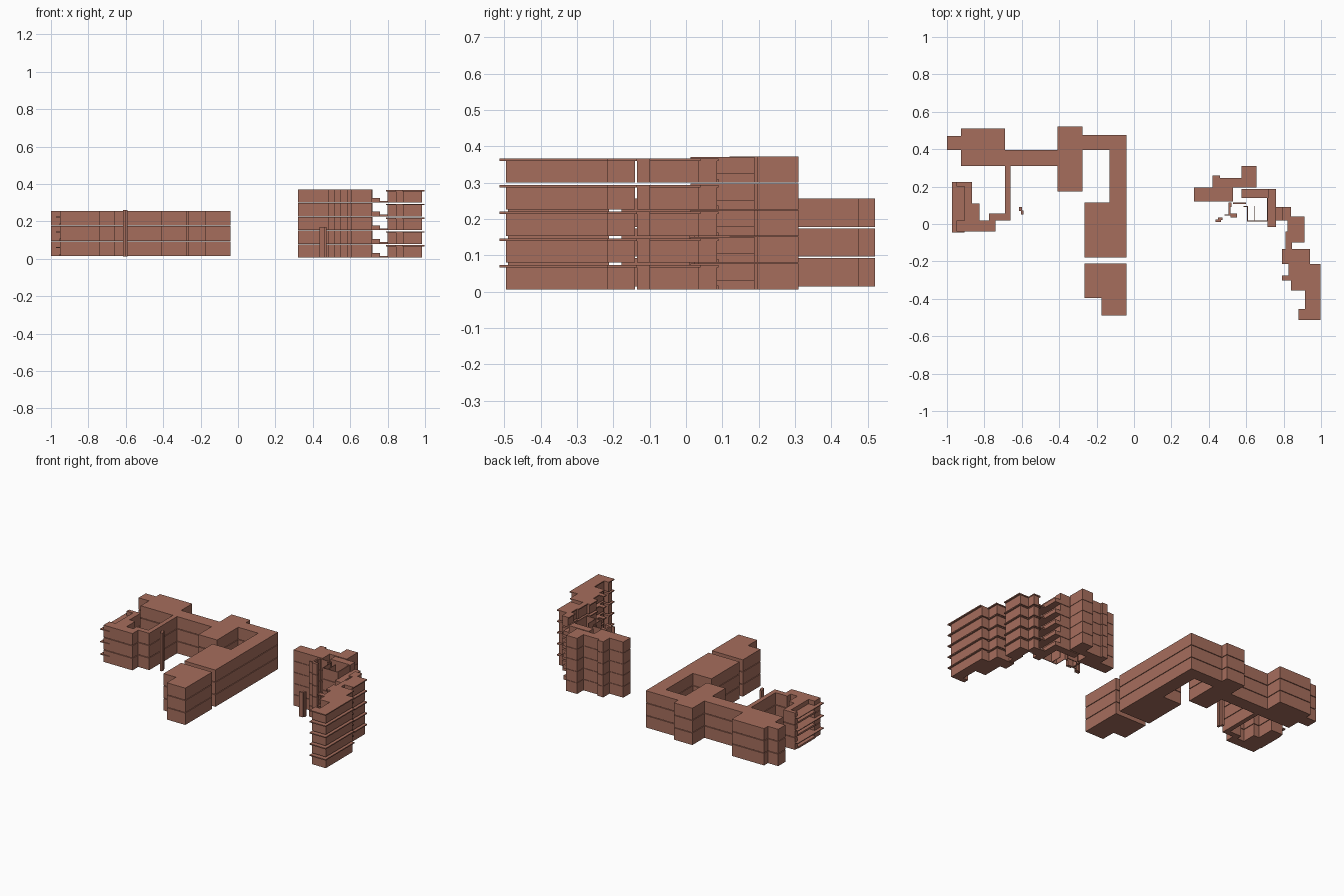
import bpy, bmesh

brick = bpy.data.materials.new("brick_red")
brick.diffuse_color = (0.38, 0.155, 0.108, 1)


def footprint(name, rects, levels):
    """Extrude the union of rectangles (x0, x1, y0, y1) between each (z0, z1)."""
    xs = sorted({v for r in rects for v in r[:2]})
    ys = sorted({v for r in rects for v in r[2:]})
    cells = set()
    for i in range(len(xs) - 1):
        for j in range(len(ys) - 1):
            cx, cy = (xs[i] + xs[i + 1]) / 2, (ys[j] + ys[j + 1]) / 2
            if any(a < cx < b and c < cy < d for a, b, c, d in rects):
                cells.add((i, j))
    bm = bmesh.new()
    for z0, z1 in levels:
        cache = {}

        def v(i, j, z):
            if (i, j, z) not in cache:
                cache[i, j, z] = bm.verts.new((xs[i], ys[j], z))
            return cache[i, j, z]

        for i, j in cells:
            ring = [(i, j), (i + 1, j), (i + 1, j + 1), (i, j + 1)]
            bm.faces.new([v(*p, z1) for p in ring])
            bm.faces.new([v(*p, z0) for p in reversed(ring)])
            for k, (dx, dy) in enumerate([(0, -1), (1, 0), (0, 1), (-1, 0)]):
                if (i + dx, j + dy) not in cells:
                    p, q = ring[k], ring[(k + 1) % 4]
                    bm.faces.new([v(*p, z0), v(*q, z0), v(*q, z1), v(*p, z1)])
    bmesh.ops.dissolve_limit(bm, angle_limit=0.01, verts=bm.verts[:], edges=bm.edges[:])
    me = bpy.data.meshes.new(name)
    bm.to_mesh(me)
    bm.free()
    me.materials.append(brick)
    ob = bpy.data.objects.new(name, me)
    bpy.context.collection.objects.link(ob)


def storeys(base, pitch, count, lo, hi):
    return [(base + pitch * n + lo, base + pitch * n + hi) for n in range(count)]


def west(lo=0.0, hi=0.078):
    return storeys(0.014, 0.082, 3, lo, hi)


def east(lo=0.0, hi=0.071):
    return storeys(0.006, 0.0735, 5, lo, hi)


# ---- West building: three storeys ----
footprint("west_main_floors", [
    (-1.0, -0.925, 0.395, 0.47), (-0.925, -0.69, 0.31, 0.51),
    (-0.69, -0.41, 0.31, 0.395), (-0.41, -0.275, 0.175, 0.52),
    (-0.275, -0.04, 0.395, 0.475), (-0.13, -0.04, 0.115, 0.395),
    (-0.265, -0.04, -0.178, 0.115),
    (-0.69, -0.66, 0.02, 0.31), (-0.775, -0.66, 0.02, 0.055),
    (-0.95, -0.74, -0.04, 0.02), (-0.865, -0.825, 0.0, 0.11),
    (-0.905, -0.865, 0.0, 0.21), (-0.95, -0.865, 0.2, 0.225),
], west())
footprint("west_south_floors", [
    (-0.265, -0.04, -0.395, -0.212), (-0.175, -0.04, -0.49, -0.395)], west())
footprint("west_balcony_slabs", [(-0.972, -0.905, -0.045, 0.225)], west(0.044, 0.049))
footprint("west_balcony_floors", [(-0.955, -0.905, 0.02, 0.2)], west(0.0, 0.012))
footprint("courtyard_shaft", [
    (-0.615, -0.598, 0.07, 0.092), (-0.605, -0.59, 0.052, 0.072)], [(0.012, 0.262)])

# ---- East building, north wing: five storeys ----
footprint("east_north_floors", [
    (0.32, 0.53, 0.12, 0.195), (0.42, 0.46, 0.195, 0.26),
    (0.46, 0.655, 0.195, 0.245), (0.575, 0.655, 0.195, 0.31)], east(0, 0.0715))

# central stair core: thin walls and landings
footprint("east_core_rooms", [(0.575, 0.72, 0.14, 0.188)], east())
footprint("east_core_walls", [
    (0.605, 0.609, 0.015, 0.095), (0.641, 0.645, 0.015, 0.095),
    (0.605, 0.715, 0.013, 0.018), (0.711, 0.717, 0.015, 0.15),
    (0.53, 0.6, 0.108, 0.114), (0.585, 0.605, 0.09, 0.096)], east())
footprint("east_core_posts", [
    (0.505, 0.52, 0.09, 0.115), (0.505, 0.515, 0.05, 0.09),
    (0.515, 0.55, 0.035, 0.055), (0.485, 0.53, 0.045, 0.052)], east())
footprint("east_entry_post", [
    (0.435, 0.465, 0.01, 0.024), (0.45, 0.472, 0.022, 0.036)], [(0.008, 0.17)])
footprint("east_gallery_parapets", [
    (0.715, 0.76, -0.015, 0.188)], east(0.0, 0.026))
footprint("east_bridge_slabs", [(0.76, 0.80, 0.02, 0.09)], east(0.0, 0.01))

# ---- East building, south wing: bodies with overhanging slabs ----
footprint("east_south_floors", [
    (0.80, 0.838, 0.025, 0.085), (0.825, 0.90, -0.10, 0.035),
    (0.815, 0.845, -0.135, -0.04), (0.80, 0.93, -0.215, -0.14),
    (0.845, 0.985, -0.35, -0.215), (0.92, 0.985, -0.495, -0.35),
    (0.885, 0.985, -0.495, -0.46)], east(0.0, 0.06))
footprint("east_south_slabs", [
    (0.79, 0.84, 0.02, 0.09), (0.82, 0.912, -0.10, 0.04),
    (0.81, 0.845, -0.135, -0.04), (0.79, 0.94, -0.215, -0.135),
    (0.84, 0.997, -0.355, -0.215), (0.915, 0.997, -0.513, -0.355),
    (0.88, 0.997, -0.513, -0.455),
    (0.79, 0.84, -0.302, -0.275), (0.825, 0.84, -0.275, -0.215)], east(0.06, 0.067))
